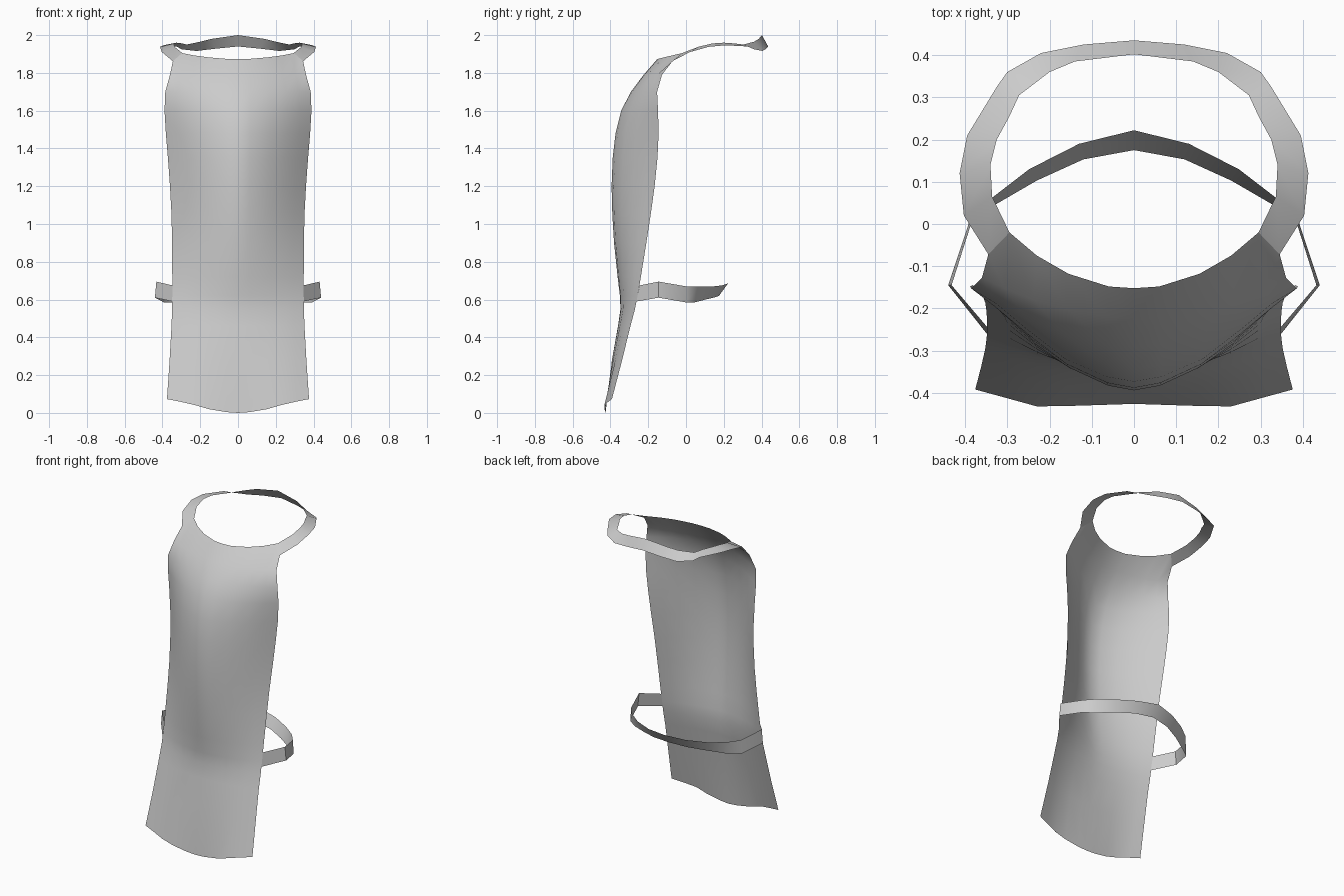
import bpy
import math


def sheet(name, rows, angle=40):
    """Skin rows of points (right half), mirror across x, smooth."""
    n = len(rows[0])
    verts = [p for r in rows for p in r]
    faces = [(i * n + j, i * n + j + 1, (i + 1) * n + j + 1, (i + 1) * n + j)
             for i in range(len(rows) - 1) for j in range(n - 1)]
    me = bpy.data.meshes.new(name)
    me.from_pydata(verts, [], faces)
    ob = bpy.data.objects.new(name, me)
    bpy.context.collection.objects.link(ob)
    m = ob.modifiers.new("Mirror", 'MIRROR')
    m.use_clip = True
    bpy.context.view_layer.objects.active = ob
    ob.select_set(True)
    bpy.ops.object.shade_smooth_by_angle(angle=math.radians(angle))
    ob.select_set(False)
    return ob


# Apron front: z, half width, centre y, edge y, curve power
profile = [
    (0.28, 0.362, -0.392, -0.338, 2.6),
    (0.46, 0.352, -0.360, -0.294, 2.2),
    (0.55, 0.349, -0.347, -0.270, 2.0),
    (0.62, 0.348, -0.350, -0.256, 1.9),
    (0.72, 0.348, -0.362, -0.239, 1.8),
    (0.90, 0.349, -0.381, -0.210, 1.7),
    (1.05, 0.352, -0.390, -0.187, 1.7),
    (1.20, 0.360, -0.394, -0.166, 1.7),
    (1.35, 0.371, -0.388, -0.151, 1.7),
    (1.48, 0.382, -0.373, -0.145, 1.7),
    (1.60, 0.389, -0.343, -0.148, 1.7),
    (1.70, 0.385, -0.292, -0.153, 1.8),
    (1.79, 0.360, -0.224, -0.127, 1.9),
]
cols = (0, 0.17, 0.43, 0.66, 0.85, 1)
# Hem dips in the middle
rows = [[(0, -0.426, 0), (0.06, -0.428, 0.004), (0.155, -0.431, 0.02),
         (0.23, -0.432, 0.042), (0.31, -0.41, 0.06), (0.376, -0.392, 0.073)]]
for z, w, yc, ye, p in profile:
    rows.append([(u * w, yc + (ye - yc) * u ** p, z) for u in cols])
# Neckline
rows.append([(0, -0.152, 1.873), (0.06, -0.148, 1.874), (0.155, -0.118, 1.882),
             (0.23, -0.075, 1.892), (0.295, -0.02, 1.905), (0.345, -0.072, 1.862)])
sheet("apron_front", rows, 60)

# Neck strap: inner and outer edge
neck_inner = [(0.295, -0.02, 1.905), (0.336, 0.065, 1.938), (0.34, 0.14, 1.956),
              (0.325, 0.20, 1.96), (0.295, 0.255, 1.956), (0.272, 0.305, 1.95),
              (0.20, 0.36, 1.965), (0.14, 0.385, 1.98), (0, 0.402, 2.0)]
neck_outer = [(0.345, -0.072, 1.862), (0.403, 0.02, 1.91), (0.413, 0.12, 1.938),
              (0.395, 0.21, 1.946), (0.325, 0.325, 1.94), (0.30, 0.36, 1.925),
              (0.22, 0.405, 1.916), (0.12, 0.425, 1.928), (0, 0.435, 1.94)]
sheet("neck_strap", [neck_outer, neck_inner])

# Waist strap: lower and upper edge
waist_lower = [(0.347, -0.262, 0.59), (0.44, -0.145, 0.61), (0.392, 0, 0.585),
               (0.33, 0.045, 0.585), (0.23, 0.103, 0.60), (0.12, 0.153, 0.612),
               (0, 0.175, 0.62)]
waist_upper = [(0.347, -0.245, 0.675), (0.432, -0.145, 0.695), (0.386, 0, 0.67),
               (0.335, 0.063, 0.668), (0.248, 0.13, 0.668), (0.13, 0.19, 0.675),
               (0, 0.222, 0.685)]
sheet("waist_strap", [waist_lower, waist_upper])
